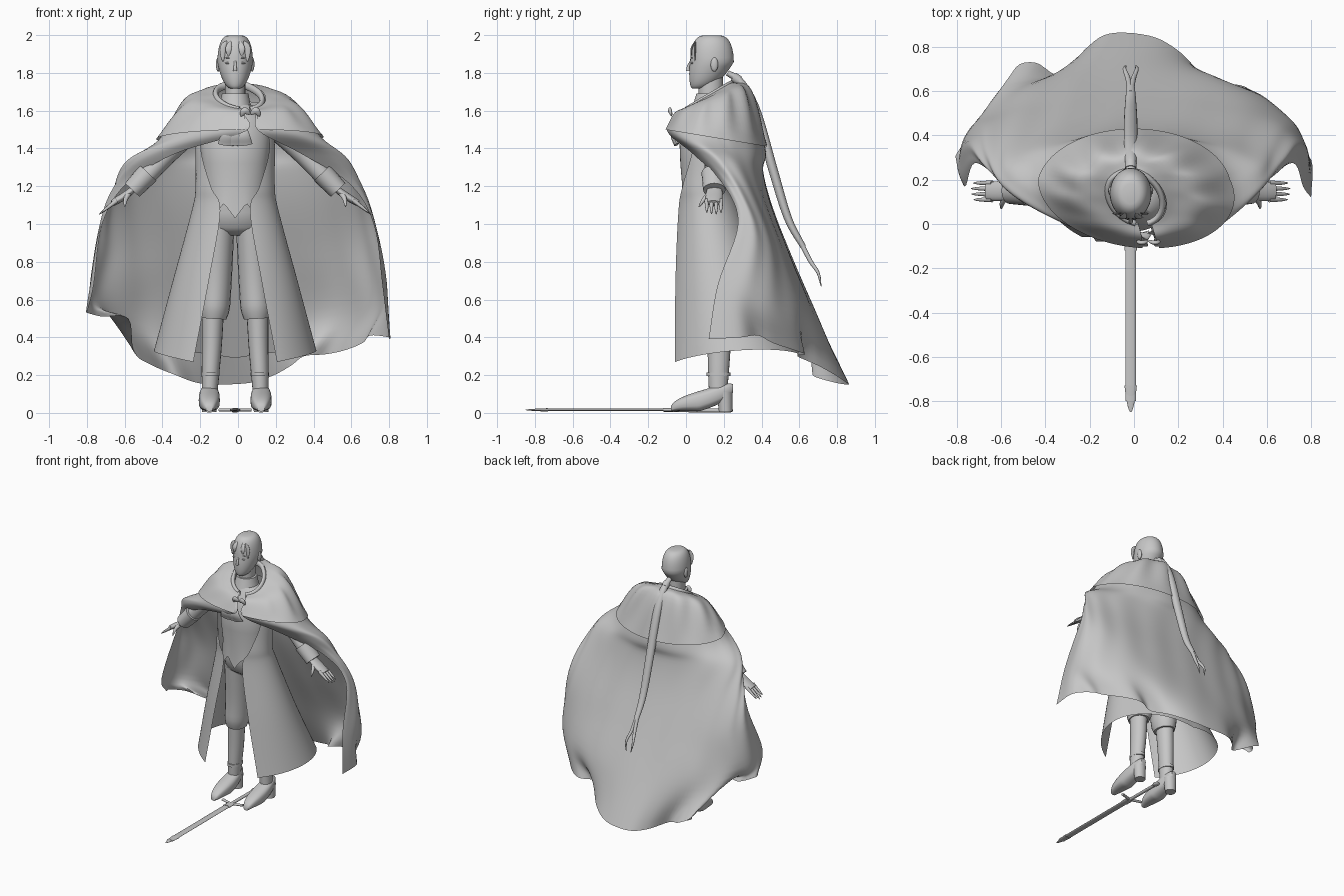
import bpy, bmesh, math
from mathutils import Matrix, Vector

if "Cube" in bpy.data.objects:
    bpy.data.objects.remove(bpy.data.objects["Cube"])

grey = bpy.data.materials.new("plain grey")
grey.use_nodes = True
grey.diffuse_color = (.57, .57, .57, 1)
for node in grey.node_tree.nodes:
    if node.type == 'BSDF_PRINCIPLED':
        node.inputs["Base Color"].default_value = grey.diffuse_color

CENTRE = -.015  # the body stands slightly off the cloak's centre
SIDES = (("left", 1), ("right", -1))
UP, DEPTH, WIDTH = Vector((0, 0, 1)), Vector((0, 1, 0)), Vector((1, 0, 0))


def finish(name, bm):
    bmesh.ops.recalc_face_normals(bm, faces=bm.faces)
    mesh = bpy.data.meshes.new(name)
    bm.to_mesh(mesh)
    bm.free()
    mesh.materials.append(grey)
    mesh.shade_smooth()
    mesh.set_sharp_from_angle(angle=math.radians(50))
    obj = bpy.data.objects.new(name, mesh)
    bpy.context.collection.objects.link(obj)


def spline(points, count):
    """Even samples of a smooth curve through the points."""
    pts = [Vector(p) for p in points]
    pts = [pts[0] * 2 - pts[1]] + pts + [pts[-1] * 2 - pts[-2]]
    result = []
    for i in range(count + 1):
        t = i / count * (len(pts) - 3)
        k = min(int(t), len(pts) - 4)
        f = t - k
        a, b, c, d = pts[k:k + 4]
        result.append(b + (c - a) * (f / 2) + (a * 2 - b * 5 + c * 4 - d) * (f * f / 2)
                      + (b * 3 - a - c * 3 + d) * (f ** 3 / 2))
    return result


def loft(name, rows, closed=True, side=1, shift=CENTRE):
    """Skin a list of equal rows; closed rows become capped tubes."""
    bm = bmesh.new()
    grid = [[bm.verts.new((x * side + shift, y, z)) for x, y, z in row] for row in rows]
    count = len(grid[0])
    for low, high in zip(grid, grid[1:]):
        for i in range(count if closed else count - 1):
            j = (i + 1) % count
            bm.faces.new((low[i], low[j], high[j], high[i]))
    if closed:
        bm.faces.new(grid[0])
        bm.faces.new(grid[-1])
    finish(name, bm)


def ellipsoid(name, centre, size, side=1):
    bm = bmesh.new()
    x, y, z = centre
    place = Matrix.Translation((x * side + CENTRE, y, z)) @ Matrix.Diagonal((*size, 1))
    bmesh.ops.create_uvsphere(bm, u_segments=16, v_segments=10, radius=1, matrix=place)
    finish(name, bm)


def ring(z, width, front, back, count=64):
    middle, depth = (front + back) / 2, (back - front) / 2
    turn = [math.tau * i / count for i in range(count)]
    return [(width * math.cos(a), middle + depth * math.sin(a), z) for a in turn]


# Tapers give the thickness along a tube, from start to end
def even(t):
    return 1


def pointed(t):
    return max(.1, (1 - t) ** .5)


def leaf(t):
    return max(.1, math.sin(math.pi * t) ** .6)


def flared(t):
    return .5 + .5 * t


def tube(name, path, across, along, taper=even, ref=DEPTH, side=1, steps=12):
    """Sweep an ellipse along a smooth path; 'along' is its radius towards ref."""
    path = spline(path, steps)
    rows = []
    for i, p in enumerate(path):
        tangent = path[min(i + 1, steps)] - path[max(i - 1, 0)]
        u = tangent.cross(ref).normalized()
        v = u.cross(tangent).normalized()
        size = taper(i / steps)
        rows.append([p + u * (x * across * size) + v * (y * along * size)
                     for x, y, z in ring(0, 1, -1, 1, count=20)])
    loft(name, rows, side=side)


def arc(width, front, back, z_front, z_back, opening):
    """Row of cloth round the body, open at the front by an angle each way."""
    row = []
    for i in range(91):
        a = math.radians(opening + (360 - 2 * opening) * i / 90)
        c = math.cos(a)
        row.append((width * math.sin(a), (front + back) / 2 - (back - front) / 2 * c,
                    z_back + (z_front - z_back) * (1 + c) / 2))
    return row


def cloth(name, rows, down, shift=CENTRE, folds=0):
    columns = [spline(column, down) for column in zip(*rows)]
    for i, column in enumerate(columns):
        for j, p in enumerate(column):
            swell = 1 + folds * math.sin(i * .7 + j / 4) * math.sin(math.pi * j / down)
            p.x *= swell
            p.y *= swell
    loft(name, list(zip(*columns)), closed=False, shift=shift)


# Cloak: fastened off-centre, out over the arms, down to a scalloped hem
upper = [[(x + max(0, .05 - y / 4), y, z) for x, y, z in row] for row in (
    arc(.12, 0, .24, 1.6, 1.74, 14), arc(.28, -.05, .33, 1.58, 1.7, 6), arc(.43, -.1, .42, 1.49, 1.4, 5))]
lower = [arc(.59, 0, .41, 1.38, 1.28, 35), arc(.67, .1, .46, 1.26, 1.08, 62),
         arc(.74, .1, .57, 1.12, .8, 75), arc(.79, -.15, .71, .8, .48, 75)]
hem = [(.8, .12, .39), (.8, .29, .4), (.7, .38, .41), (.66, .46, .37), (.56, .58, .33), (.46, .63, .31),
       (.35, .59, .3), (.28, .7, .25), (.19, .79, .2), (.07, .85, .16), (-.11, .86, .15), (-.22, .79, .16),
       (-.33, .67, .2), (-.45, .73, .25), (-.55, .68, .32), (-.58, .4, .5), (-.72, .4, .51),
       (-.8, .32, .53), (-.8, .28, .53)]
cloth("cloak", upper + lower + [spline(hem, 90)], 42, shift=0, folds=.006)

# Gathered layer lying over the shoulders, and its rolled collar
cape = [[(x * 1.02, y + (y - .15) * .04, z + .01) for x, y, z in row] for row in upper]
cloth("shoulder_cape", cape, 14, shift=0, folds=.03)
tube("cloak_collar_roll", upper[0], .014, .02, ref=UP, steps=40)

# Long coat, open at the front, its hem rising at the sides
skirt = [(x, y, z + .16 * abs(x)) for x, y, z in arc(.43, -.11, .62, .23, .29, 31)]
cloth("long_coat", [arc(.18, 0, .24, 1.6, 1.65, 40),
                    arc(.21, -.04, .28, 1.42, 1.42, 60),
                    arc(.21, -.05, .25, 1.2, 1.2, 38),
                    arc(.23, -.05, .29, 1.07, 1.07, 20),
                    arc(.33, -.08, .44, .7, .7, 25), skirt], 30)

# Waistcoat with a pointed lower edge, turned in underneath
zigzag = [(x, y, 1.03 + .16 * abs((x / .12 + .5) % 1 - .5)) for x, y, z in ring(1, .165, -.025, .22)]
loft("waistcoat", [ring(1.15, .13, .02, .19), zigzag, ring(1.2, .16, -.02, .21), ring(1.32, .175, -.03, .23),
                   ring(1.45, .185, -.035, .23), ring(1.56, .165, 0, .22), ring(1.63, .09, .04, .2)])

# Neck, collar and neckcloth
tube("neck", [(0, .13, 1.58), (0, .13, 1.8)], .054, .065)
loft("shirt_collar", [ring(1.58, .1, .02, .23), ring(1.64, .08, .04, .21), ring(1.69, .07, .055, .2)])
for i in (-1, 0, 1):
    tube("neckcloth_fold_%d" % (i + 2), [(0, -.03, 1.57), (i * .04, -.07, 1.48), (i * .05, -.05, 1.42)],
         .042, .014, flared)
for name, s in SIDES:
    tube(name + "_bow_loop", [(.08, -.075, 1.58), (.08 + s * .03, -.085, 1.6), (.08 + s * .05, -.075, 1.57)],
         .018, .01, leaf)

# Head: narrow at the chin, full at the crown
rings = []
for i in range(1, 20):
    u = i / 20
    full = min(1, 2 * u)
    size = math.sin(math.pi * u) ** .5 * (.6 + .4 * full)
    middle = .055 + .08 * full
    rings.append(ring(1.858 - .143 * math.cos(math.pi * u), .094 * size,
                      middle - .113 * size, middle + .118 * size))
loft("head", rings)
tube("nose", [(0, .03, 1.87), (0, .012, 1.83), (0, .012, 1.81)], .011, .011, flared)
ellipsoid("mouth", (0, .024, 1.777), (.02, .004, .003))
for name, s in SIDES:
    ellipsoid(name + "_eye", (.037, .032, 1.852), (.017, .005, .005), s)
    ellipsoid(name + "_eyebrow", (.038, .031, 1.88), (.02, .004, .003), s)
    ellipsoid(name + "_ear", (.09, .15, 1.845), (.012, .02, .038), s)
    # Locks of the fringe, flat against the forehead
    for k in range(2):
        x = .035 + .03 * k
        y = .022 + x * x * 6
        tube("%s_fringe_%d" % (name, k + 1), [(x * .7, .05, 1.97), (x, y, 1.93), (x, y, 1.89 - .03 * k)],
             .016, .005, leaf, side=s)

# Tied hair with two trailing ends
tube("tied_hair", [(0, .22, 1.8), (0, .29, 1.75), (0, .37, 1.6), (0, .46, 1.29), (0, .54, 1.03), (0, .62, .88)],
     .031, .025, lambda t: .6 + .4 * math.sin(math.pi * t), steps=24)
tube("hair_tie", [(0, .25, 1.78), (0, .28, 1.76)], .026, .026)
for name, s in SIDES:
    tube(name + "_hair_end", [(0, .59, .94), (.012, .655, .81), (.028, .7, .74), (.02, .715, .67)],
         .014, .014, pointed, side=s)

# Arms, turned cuffs and hands
for name, s in SIDES:
    tube(name + "_sleeve", [(.13, .13, 1.57), (.22, .14, 1.5), (.36, .155, 1.37), (.5, .15, 1.22)],
         .065, .07, lambda t: 1 - t / 4, side=s)
    tube(name + "_cuff", [(.46, .15, 1.27), (.545, .15, 1.18)], .06, .068, lambda t: 1 - t / 8, side=s)
    tube(name + "_palm", [(.5, .15, 1.22), (.57, .15, 1.16), (.65, .146, 1.11)], .02, .045,
         lambda t: .6 + .4 * math.sin(math.pi * t * .8), side=s)
    for k in range(4):
        y = .11 + .025 * k
        reach = .085 - .01 * abs(k - 1.6)
        tube("%s_finger_%d" % (name, k + 1), [(.625, y, 1.125), (.64 + reach / 2, y, 1.115 - reach * .4),
                                              (.64 + reach, y, 1.115 - reach * .8)], .012, .012, pointed, side=s)
    tube(name + "_thumb", [(.565, .125, 1.16), (.58, .095, 1.13), (.585, .068, 1.09)],
         .016, .016, pointed, ref=WIDTH, side=s)

# Breeches gathered below the knee
loft("breeches_seat", [ring(.94, .1, .08, .19), ring(.98, .165, .025, .235),
                       ring(1.06, .168, .01, .23), ring(1.18, .15, 0, .2)])
for name, s in SIDES:
    tube(name + "_breeches_leg", [(.114, .172, .5), (.1, .165, .72), (.087, .135, 1)], .083, .098,
         lambda t: min(1, .82 + 1.6 * t), side=s)
    # Tall boots with a broad rounded foot and block heel
    tube(name + "_boot_shaft", [(.134, .17, .12), (.13, .172, .22), (.123, .175, .36), (.118, .172, .53)],
         .058, .068, lambda t: .72 + .28 * t, side=s)
    tube(name + "_boot_strap", [(.13, .172, .195), (.13, .172, .215)], .048, .064, side=s)
    sections = []
    for i in range(25):
        t = i / 24
        low, high = .008 + .1 * max(0, t - .45), .095 + .1 * t * t
        swell = math.sin(math.pi * (.02 + .96 * t)) ** .4
        half, middle = (high - low) / 2 * swell, (high + low) / 2
        settle = (half - (high - low) / 2) * max(0, 1 - 2 * t)
        sections.append([(.137 + x, .33 * t - .08, middle + settle + half * math.copysign(abs(y) ** .6, y))
                         for x, y, z in ring(0, .056 * swell, -1, 1, count=24)])
    loft(name + "_boot_foot", sections, side=s)
    tube(name + "_boot_heel", [(.137, .21, .005), (.137, .205, .11)], .045, .042,
         lambda t: .85 + .15 * t, side=s)

# Sheathed sword lying on the ground
tube("sheath", [(0, -.8, .016), (0, -.1, .016)], .024, .007, ref=UP)
tube("sheath_tip", [(0, -.73, .016), (0, -.85, .016)], .028, .009, pointed, ref=UP)
tube("sheath_mouth", [(0, -.12, .016), (0, -.07, .016)], .028, .01, ref=UP)
tube("sword_guard", [(-.085, -.04, .016), (0, -.06, .016), (.085, -.04, .016)], .011, .008, ref=UP)
tube("sword_grip", [(0, -.07, .014), (0, .2, .012)], .013, .01, ref=UP)
ellipsoid("sword_pommel", (0, .22, .013), (.022, .03, .012))
